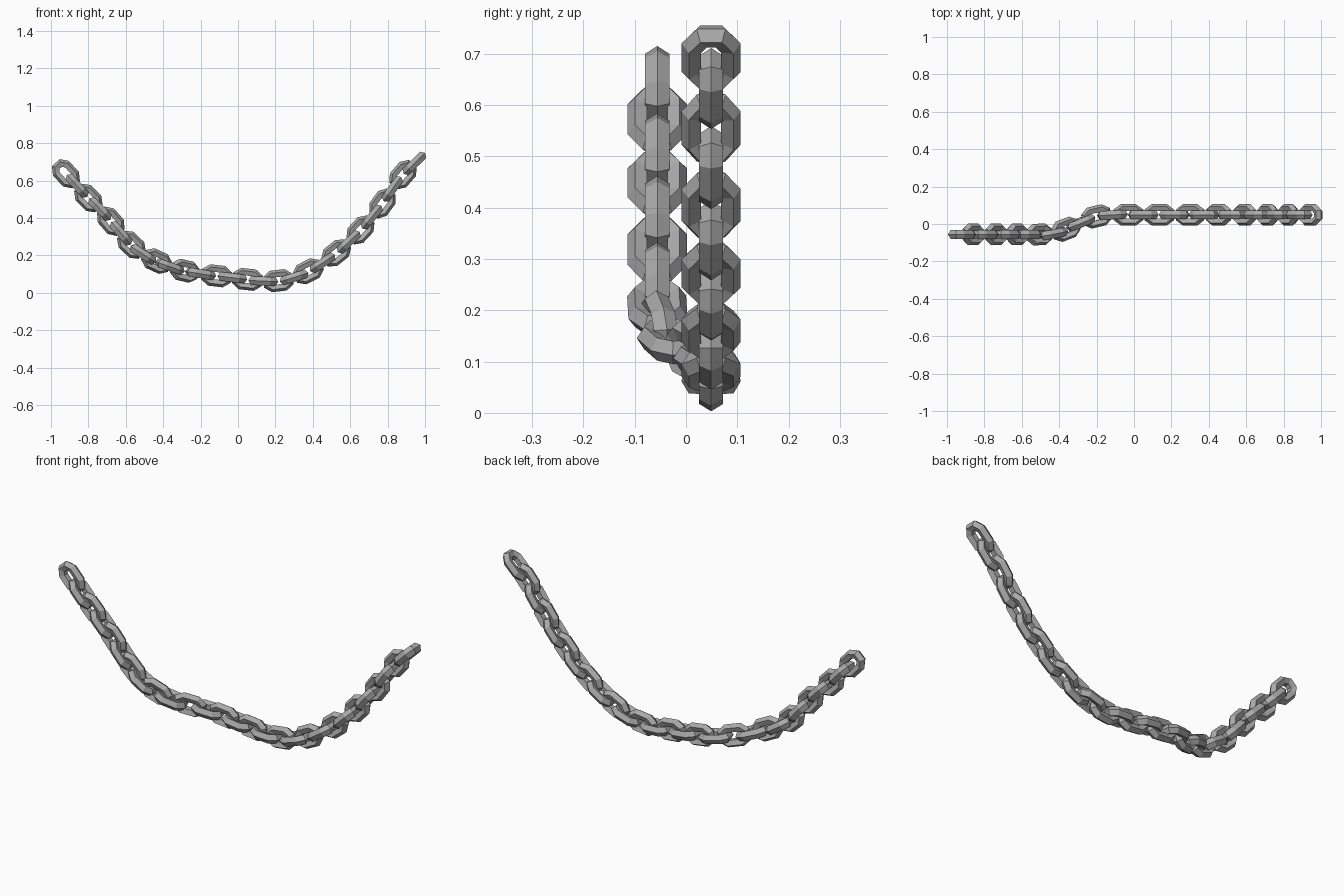
import bpy
import bmesh
from mathutils import Vector, Matrix

cube = bpy.data.objects.get("Cube")
if cube:
    bpy.data.objects.remove(cube, do_unlink=True)

# Dull grey metal
steel = bpy.data.materials.new("grey_steel")
steel.use_nodes = True
grey = (0.4, 0.4, 0.4, 1)
steel.diffuse_color = grey
bsdf = steel.node_tree.nodes["Principled BSDF"]
bsdf.inputs["Base Color"].default_value = grey
bsdf.inputs["Roughness"].default_value = 0.6

# Five-sided bar section: (depth in from the outer rim, height off the plane)
SECTION = [(0, 0), (0.014, 0.0235), (0.038, 0.014),
           (0.038, -0.014), (0.014, -0.0235)]


def outline(d):
    """Eight-cornered link outline, moved inwards by d."""
    tip = (0.08 - d, 0.028 - 0.5 * d)
    side = (0.04 - 0.33 * d, 0.0575 - d)
    quarter = [tip, side]
    half = quarter + [(-x, y) for x, y in reversed(quarter)]
    return half + [(-x, -y) for x, y in half]


def make_link_mesh():
    bm = bmesh.new()
    rings = [[bm.verts.new((x, y, h)) for x, y in outline(d)] for d, h in SECTION]
    for i, ring in enumerate(rings):
        nxt = rings[(i + 1) % len(rings)]
        for j in range(len(ring)):
            k = (j + 1) % len(ring)
            bm.faces.new((ring[j], ring[k], nxt[k], nxt[j]))
    bmesh.ops.recalc_face_normals(bm, faces=bm.faces)
    mesh = bpy.data.meshes.new("chain_link")
    bm.to_mesh(mesh)
    bm.free()
    mesh.materials.append(steel)
    return mesh


# Link centres along the hanging chain: (x, z)
PATH = [(-.92, .637), (-.86, .572), (-.80, .507), (-.738, .448), (-.68, .383),
        (-.625, .318), (-.57, .257), (-.507, .206), (-.435, .17), (-.365, .14),
        (-.285, .118), (-.2, .102), (-.115, .091), (-.03, .081), (.05, .072),
        (.135, .063), (.215, .065), (.3, .083), (.375, .115), (.452, .16),
        (.525, .213), (.592, .272), (.655, .336), (.715, .405), (.772, .478),
        (.825, .555), (.882, .632), (.943, .692)]


def sway(x):
    """Sideways drift from the right half to the left half."""
    t = min(max((x + 0.48) / 0.34, 0), 1)
    return -0.056 + 0.105 * t * t * (3 - 2 * t)


centres = [Vector((x, sway(x), z)) for x, z in PATH]
link_mesh = make_link_mesh()
last = len(centres) - 1

# Alternate upright and flat links along the path
for i, c in enumerate(centres):
    along = (centres[min(i + 1, last)] - centres[max(i - 1, 0)]).normalized()
    flat = Vector((0, 1, 0))
    flat = (flat - along * flat.dot(along)).normalized()
    upright = along.cross(flat)
    wide, thin = (upright, -flat) if i % 2 == 0 else (flat, upright)
    link = bpy.data.objects.new(f"link_{i + 1:02d}", link_mesh)
    bpy.context.collection.objects.link(link)
    link.matrix_world = Matrix.Translation(c) @ Matrix((along, wide, thin)).transposed().to_4x4()
